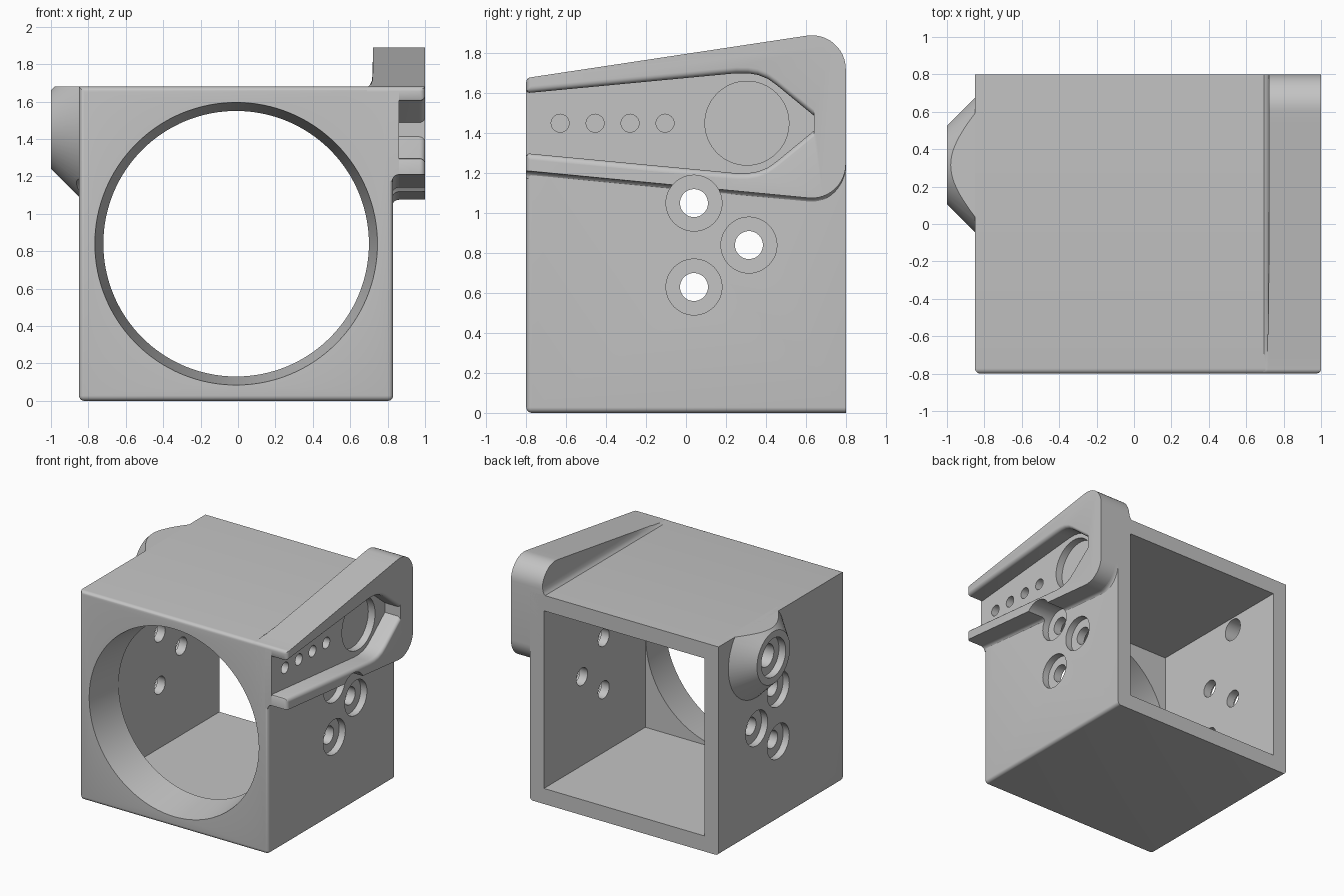
import bpy, bmesh
from math import sin, cos, radians, pi
from mathutils import Matrix

old = bpy.data.objects.get("Cube")
if old:
    bpy.data.objects.remove(old, do_unlink=True)

# One plain grey for the whole part
grey = bpy.data.materials.new("plain grey")
grey.use_nodes = True
grey.diffuse_color = (0.55, 0.55, 0.55, 1)
for node in grey.node_tree.nodes:
    if node.type == 'BSDF_PRINCIPLED':
        node.inputs["Base Color"].default_value = grey.diffuse_color


def finish(name, bm):
    bmesh.ops.remove_doubles(bm, verts=bm.verts, dist=1e-5)
    bmesh.ops.recalc_face_normals(bm, faces=bm.faces)
    mesh = bpy.data.meshes.new(name)
    bm.to_mesh(mesh)
    bm.free()
    mesh.materials.append(grey)
    ob = bpy.data.objects.new(name, mesh)
    bpy.context.collection.objects.link(ob)
    return ob


def block(x, y, z):
    """Box mesh from (min, max) pairs."""
    bm = bmesh.new()
    bmesh.ops.create_cube(bm, size=1)
    for v in bm.verts:
        v.co = [p[0] if c < 0 else p[1] for p, c in zip((x, y, z), v.co)]
    return bm


def cone(axis, a, b, ra, rb, u, w, sides=48):
    """Cone along X or Y from a (radius ra) to b (radius rb), centred on u, w."""
    bm = bmesh.new()
    bmesh.ops.create_cone(bm, cap_ends=True, segments=sides,
                          radius1=ra, radius2=rb, depth=b - a)
    mid = (a + b) / 2
    if axis == 'X':
        m = Matrix.Translation((mid, u, w)) @ Matrix.Rotation(pi / 2, 4, 'Y')
    else:
        m = Matrix.Translation((u, mid, w)) @ Matrix.Rotation(-pi / 2, 4, 'X')
    bmesh.ops.transform(bm, matrix=m, verts=bm.verts)
    return bm


def loft(name, slices):
    """Solid through matching (x, [(y, z), ...]) sections."""
    bm = bmesh.new()
    rings = [[bm.verts.new((x, y, z)) for y, z in pts] for x, pts in slices]
    for r, s in zip(rings, rings[1:]):
        for i in range(len(r)):
            bm.faces.new((r[i - 1], r[i], s[i], s[i - 1]))
    bm.faces.new(rings[0])
    bm.faces.new(rings[-1])
    return finish(name, bm)


def cut(ob, cutters):
    bpy.context.view_layer.objects.active = ob
    for c in cutters:
        mod = ob.modifiers.new("cut", 'BOOLEAN')
        mod.operation = 'DIFFERENCE'
        mod.solver = 'EXACT'
        mod.object = c
        bpy.ops.object.modifier_apply(modifier=mod.name)


def arc(cy, cz, ry, rz, a, b, n=12):
    return [(cy + ry * cos(radians(a + (b - a) * i / n)),
             cz + rz * sin(radians(a + (b - a) * i / n))) for i in range(n + 1)]


# Housing shell with rounded front and lower edges
BACK, TOP = 0.8, 1.68
bm = block((-0.85, 0.83), (-BACK, BACK), (0, TOP))
soft = [e for e in bm.edges
        if all(v.co.y < -0.79 for v in e.verts)
        or (all(v.co.z < 0.01 for v in e.verts)
            and abs(e.verts[0].co.y - e.verts[1].co.y) > 1)]
bmesh.ops.bevel(bm, geom=soft, offset=0.028, segments=5, profile=0.5, affect='EDGES')
housing = finish("housing", bm)


# Side rail: outline in y, z, flared below by d where it meets the wall
def rail_outline(d=0):
    pts = [(-BACK, 1.21 - d)]
    pts += arc(0.63, 1.245, 0.17, 0.17 + d, -95, 0)
    pts += arc(0.63, 1.72, 0.17, 0.17, 0, 98)
    y0, z0 = pts[-1]
    for i in range(1, 16):
        t = i / 15
        pts.append((y0 + (-0.775 - y0) * t, z0 + (TOP - z0) * t))
    return pts + arc(-0.775, 1.655, 0.025, 0.025, 100, 180, 4)


def clamp(pts, low, high):
    return [(y, min(max(z, low), high)) for y, z in pts]


# Rail base: fillet on the roof, then the slab, then fillet on the wall
base_slices = [(x, clamp(rail_outline(0.035), 1.6, h))
               for x, h in ((0.69, 1.675), (0.705, 1.69), (0.715, 1.71), (0.72, 1.75))]
base_slices += [(x, rail_outline(d)) for x, d in ((0.721, 0.035), (0.825, 0.035))]
for i in range(1, 6):
    a = radians(18 * i)
    base_slices.append((0.86 - 0.035 * cos(a), rail_outline(0.035 * (1 - sin(a)))))
rail_base = loft("rail_base", base_slices)

# Rail rim: raised border around an open-fronted pointed pocket
MID = 1.45


def rim_outline(d, e):
    half = [(-BACK, 0.165), (-0.795, 0.156), (-0.785, 0.152), (0.25, 0.25)]
    half += [(0.31, 0.25), (0.36, 0.242), (0.41, 0.222), (0.455, 0.19), (0.64, 0.038)]
    pts = rail_outline() + [(y, MID + h + d) for y, h in half]
    pts += [(y, MID - h - d) for y, h in reversed(half)]
    return [(max(y, e - BACK), z) for y, z in pts]


rim_slices = [(0.85, rim_outline(0, 0))]
for i in range(6):
    a = radians(18 * i)
    d = 0.03 * (1 - cos(a))
    rim_slices.append((0.97 + 0.03 * sin(a), rim_outline(d, d * 0.8)))
rail_rim = loft("rail_rim", rim_slices)

# Conical port boss on the opposite wall, trimmed level with the roof
bm = cone('X', -1, -0.8, 0.21, 0.41, 0.315, MID, 64)
trim = bmesh.ops.bisect_plane(bm, geom=bm.verts[:] + bm.edges[:] + bm.faces[:],
                              plane_co=(0, 0, TOP), plane_no=(0, 0, 1), clear_outer=True)
bmesh.ops.holes_fill(bm, edges=[g for g in trim['geom_cut']
                                if isinstance(g, bmesh.types.BMEdge)])
boss = finish("port_boss", bm)

# Cutters: cavity, tapered front opening, bolt holes, port
cavity = finish("cavity_cutter", block((-0.725, 0.705), (-0.49, 0.9), (0.125, 1.555)))
opening = finish("opening_cutter", cone('Y', -0.83, -0.47, 0.76, 0.707, -0.01, 0.84, 128))
bolts = []
for y, z in ((0.04, 1.05), (0.315, 0.84), (0.04, 0.63)):
    for a, b, r in ((-1.1, 1.1, 0.07), (0.775, 1.1, 0.14), (-1.1, -0.795, 0.14)):
        bolts.append(finish("bolt_cutter", cone('X', a, b, r, r, y, z)))
port = [finish("port_cutter", cone('X', a, b, r, r, 0.315, MID))
        for a, b, r in ((-1.1, -0.6, 0.09), (-1.1, -0.94, 0.155))]

# Blind round recess and a row of small dimples in the pocket floor
recess = [finish("recess_cutter", cone('X', 0.8, 0.9, 0.21, 0.21, 0.305, MID, 64))]
for i in range(4):
    y = -0.63 + 0.175 * i
    recess.append(finish("dimple_cutter", cone('X', 0.8, 0.9, 0.045, 0.045, y, MID, 32)))

cut(housing, [cavity, opening] + bolts + port + recess)
cut(rail_base, bolts + recess)
cut(rail_rim, bolts)
cut(boss, bolts + port)
for c in [cavity, opening] + bolts + port + recess:
    bpy.data.objects.remove(c, do_unlink=True)

# Smooth shading on rounds, crisp edges elsewhere
bpy.ops.object.select_all(action='DESELECT')
for ob in (housing, rail_base, rail_rim, boss):
    ob.select_set(True)
bpy.context.view_layer.objects.active = housing
bpy.ops.object.shade_smooth_by_angle(angle=radians(30))
